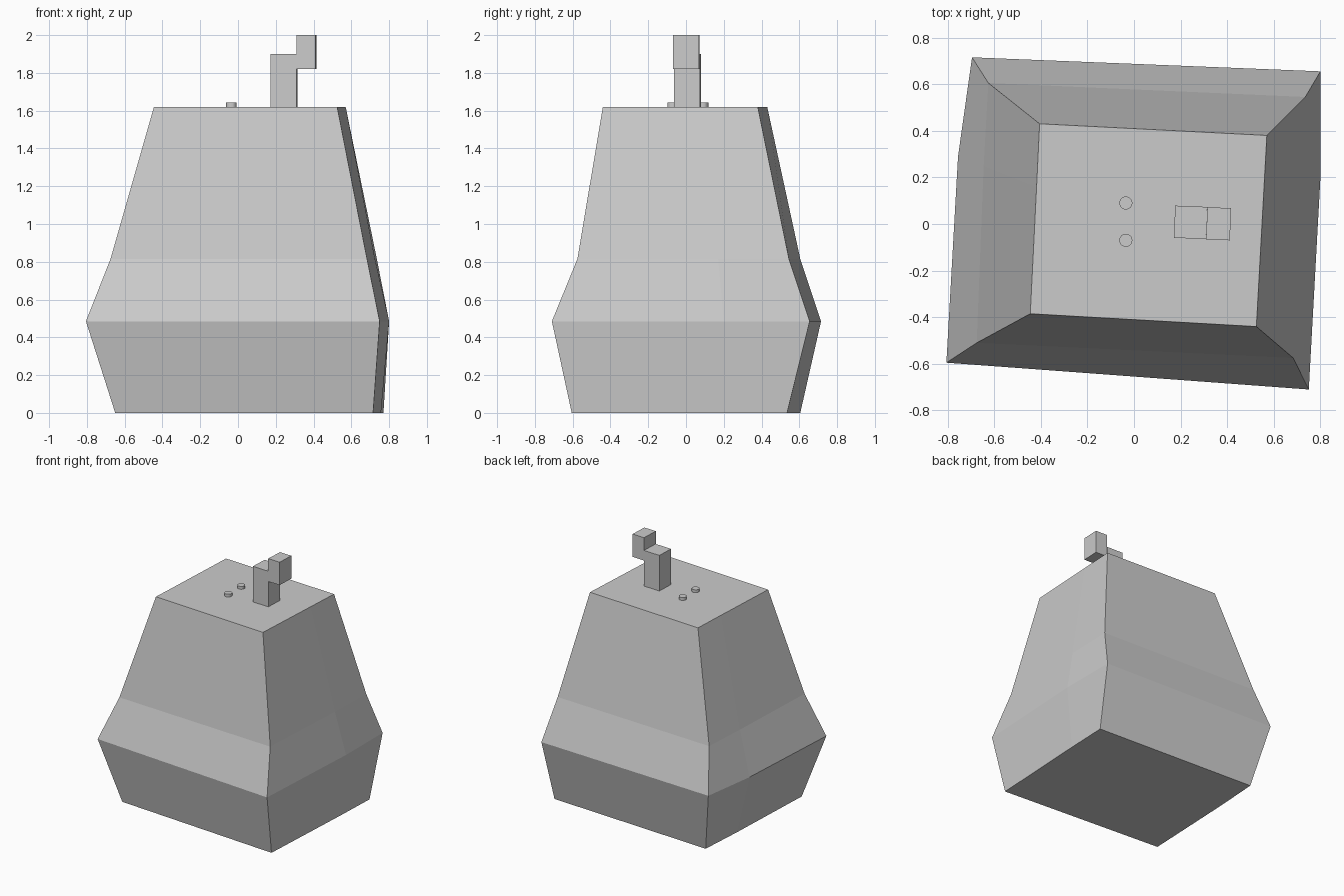
import bpy, bmesh, math
from mathutils import Matrix

if "Cube" in bpy.data.objects:
    bpy.data.objects.remove(bpy.data.objects["Cube"])


def finish(name, bm):
    bmesh.ops.recalc_face_normals(bm, faces=bm.faces)
    mesh = bpy.data.meshes.new(name)
    bm.to_mesh(mesh)
    bm.free()
    obj = bpy.data.objects.new(name, mesh)
    bpy.context.collection.objects.link(obj)
    return obj


def box(name, x0, x1, y0, y1, z0, z1, turn):
    bm = bmesh.new()
    bmesh.ops.create_cube(bm, size=1)
    bmesh.ops.scale(bm, vec=(x1 - x0, y1 - y0, z1 - z0), verts=bm.verts)
    bmesh.ops.rotate(bm, matrix=Matrix.Rotation(turn, 3, 'Z'), verts=bm.verts)
    bmesh.ops.translate(bm, vec=((x0 + x1) / 2, (y0 + y1) / 2, (z0 + z1) / 2), verts=bm.verts)
    return finish(name, bm)


# Body: slightly skewed cross-sections; each side has a soft bend toward the back
sections = [
    (0.0, [(-0.65, -0.51), (0.715, -0.605), (0.757, 0.2), (0.77, 0.535), (-0.595, 0.605), (-0.618, 0.25)]),
    (0.485, [(-0.805, -0.595), (0.75, -0.71), (0.80, 0.2), (0.80, 0.655), (-0.695, 0.715), (-0.755, 0.29)]),
    (0.815, [(-0.675, -0.51), (0.683, -0.575), (0.725, 0.17), (0.735, 0.545), (-0.625, 0.605), (-0.645, 0.25)]),
    (1.62, [(-0.445, -0.385), (0.525, -0.44), (0.555, 0.107), (0.57, 0.38), (-0.405, 0.43), (-0.418, 0.159)]),
]
bm = bmesh.new()
rings = [[bm.verts.new((x, y, z)) for x, y in pts] for z, pts in sections]
for low, high in zip(rings, rings[1:]):
    for i in range(6):
        j = (i + 1) % 6
        bm.faces.new((low[i], low[j], high[j], high[i]))
bm.faces.new(rings[0][::-1])
bm.faces.new(rings[-1])
finish("body", bm)

# Post and its raised offset tip
turn = math.radians(-2.3)
box("post", 0.174, 0.312, -0.062, 0.076, 1.6, 1.90, turn)
box("post_tip", 0.312, 0.414, -0.068, 0.07, 1.82, 2.0, turn)

# Two small round studs on the top
for side, y in (("back", 0.09), ("front", -0.07)):
    bm = bmesh.new()
    bmesh.ops.create_cone(bm, cap_ends=True, segments=24, radius1=0.028, radius2=0.028, depth=0.04,
                          matrix=Matrix.Translation((-0.035, y, 1.622)))
    finish(side + "_stud", bm)
